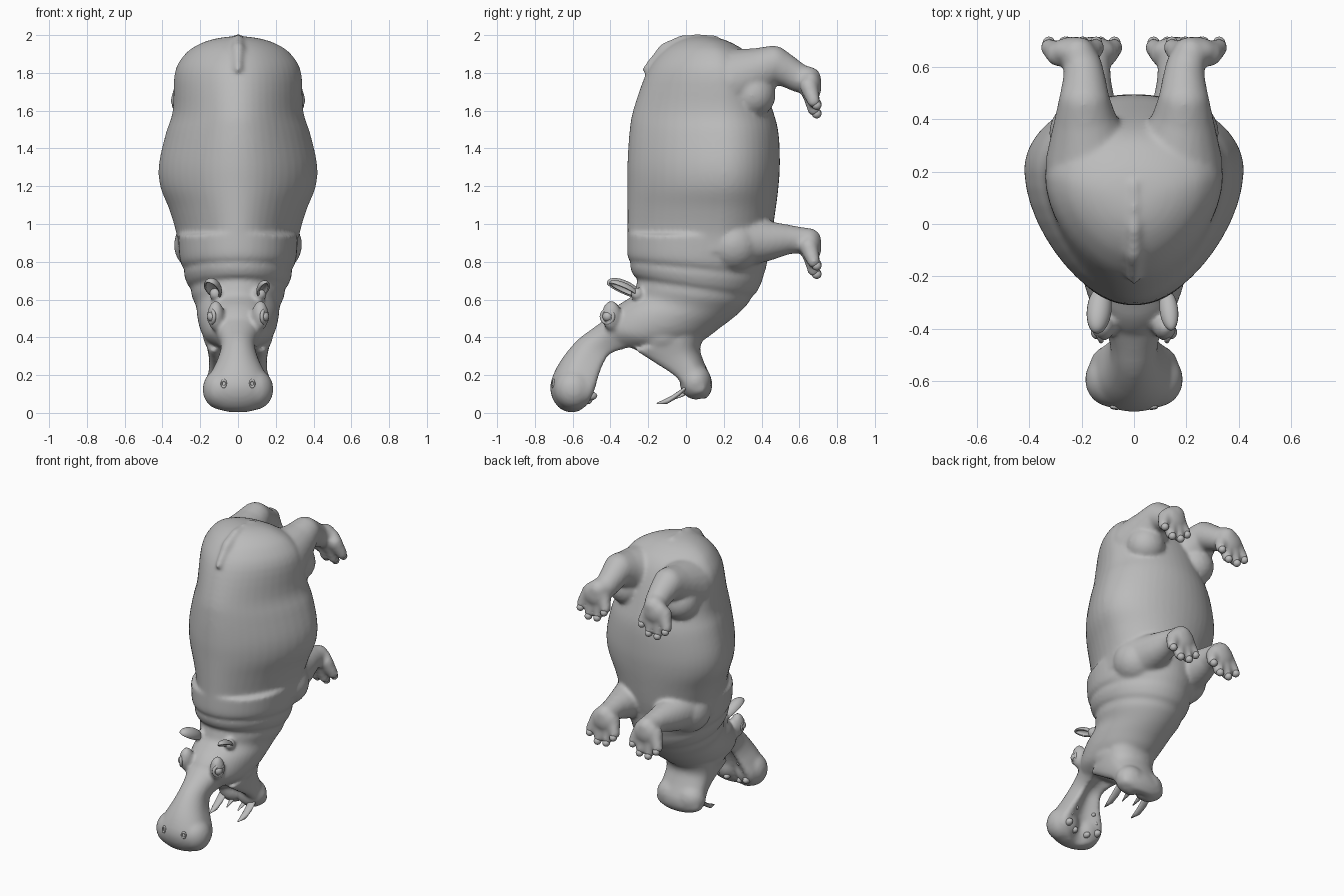
import bpy
import bmesh
import math
from mathutils import Vector, Matrix

start_cube = bpy.data.objects.get("Cube")
if start_cube:
    bpy.data.objects.remove(start_cube, do_unlink=True)

# One grey material for everything
grey = bpy.data.materials.new("plain_grey")
grey.use_nodes = True
grey.diffuse_color = (0.5, 0.5, 0.5, 1)
grey.node_tree.nodes["Principled BSDF"].inputs["Base Color"].default_value = (0.5, 0.5, 0.5, 1)


def finish(bm, name):
    """Turn a bmesh into a smooth grey object."""
    bmesh.ops.recalc_face_normals(bm, faces=bm.faces[:])
    for face in bm.faces:
        face.smooth = True
    mesh = bpy.data.meshes.new(name)
    bm.to_mesh(mesh)
    bm.free()
    mesh.materials.append(grey)
    obj = bpy.data.objects.new(name, mesh)
    bpy.context.scene.collection.objects.link(obj)
    return obj


def catmull(a, b, c, d, t):
    return 0.5 * (2 * b + (c - a) * t + (2 * a - 5 * b + 4 * c - d) * t * t
                  + (3 * b - a - 3 * c + d) * t ** 3)


def bridge(bm, rings):
    """Join matching rings of vertices and cap both ends."""
    for lower, upper in zip(rings, rings[1:]):
        for k in range(len(lower)):
            n = (k + 1) % len(lower)
            bm.faces.new((lower[k], lower[n], upper[n], upper[k]))
    bm.faces.new(rings[0])
    bm.faces.new(rings[-1])


def loft(bm, sections, widest=0.5, hollow=False, pinch=0, steps=4, sides=48):
    """Skin oval sections, each given as front y, z, back y, z and half width."""
    last = len(sections) - 1
    smooth = []
    for i in range(last):
        four = [sections[min(max(i + k, 0), last)] for k in (-1, 0, 1, 2)]
        for s in range(steps):
            smooth.append([catmull(*values, s / steps) for values in zip(*four)])
    smooth.append(sections[-1])
    rings = []
    for fy, fz, by, bz, width in smooth:
        front, back = Vector((0, fy, fz)), Vector((0, by, bz))
        centre = front.lerp(back, widest)
        ring = []
        for k in range(sides):
            angle = math.tau * k / sides
            c = math.cos(angle)
            if c > 0:
                point = centre + (front - centre) * c
            else:
                reach = -c * (1 - 0.7 * c * c) / 0.46 if hollow else -c
                point = centre + (back - centre) * reach
            point.x = width * math.sin(angle) * (1 - pinch * max(c, 0) ** 1.5)
            ring.append(bm.verts.new(point))
        rings.append(ring)
    bridge(bm, rings)


def ball(bm, position, radius, scale=(1, 1, 1), detail=3):
    matrix = Matrix.Translation(position) @ Matrix.Diagonal((*scale, 1))
    bmesh.ops.create_icosphere(bm, subdivisions=detail, radius=radius, matrix=matrix)


def chain(bm, points, steps=6, detail=3):
    """Row of balls through (x, y, z, radius) points."""
    for start, end in zip(points, points[1:]):
        for s in range(steps + 1):
            x, y, z, r = Vector(start).lerp(Vector(end), s / steps)
            ball(bm, (x, y, z), r, detail=detail)


def spike(bm, points):
    """Tapered curved tooth through (x, y, z, radius) points."""
    angles = [math.tau * k / 12 for k in range(12)]
    bridge(bm, [[bm.verts.new((x + r * math.cos(a), y + r * 0.6 * math.sin(a), z + r * math.sin(a)))
                 for a in angles] for x, y, z, r in points])


def ring_object(name, position, direction, major, minor):
    bpy.ops.mesh.primitive_torus_add(
        location=position, major_radius=major, minor_radius=minor,
        major_segments=28, minor_segments=10,
        rotation=Vector(direction).to_track_quat('Z', 'Y').to_euler())
    obj = bpy.context.object
    obj.name = name
    obj.data.materials.append(grey)
    bpy.ops.object.shade_smooth()
    return obj


# Skin: barrel, then neck folds and back of the head
skin = bmesh.new()
loft(skin, [
    (.06, 1.995, .11, 1.993, .025), (0, 1.985, .18, 1.982, .11), (-.07, 1.955, .25, 1.955, .2),
    (-.14, 1.9, .33, 1.9, .28), (-.21, 1.8, .39, 1.8, .335), (-.28, 1.6, .46, 1.6, .345),
    (-.30, 1.48, .49, 1.48, .382), (-.31, 1.32, .497, 1.32, .418), (-.31, 1.2, .49, 1.2, .412),
    (-.31, 1.08, .475, 1.08, .365), (-.31, .97, .455, .95, .328),
    (-.312, .87, .43, .84, .315)], widest=.64, pinch=.2)
loft(skin, [
    (-.31, .95, .44, .93, .318), (-.312, .86, .43, .80, .31), (-.307, .82, .42, .755, .3),
    (-.293, .80, .41, .725, .285), (-.296, .775, .4, .69, .285), (-.28, .73, .375, .64, .268),
    (-.258, .71, .35, .615, .25), (-.265, .67, .325, .575, .245), (-.285, .62, .265, .515, .222),
    (-.36, .57, .18, .45, .215), (-.41, .52, .08, .38, .2), (-.44, .47, -.08, .33, .168),
    (-.46, .43, -.24, .32, .11)], widest=.53)

# Upper snout, hollowed along the palate
loft(skin, [
    (-.38, .53, -.2, .37, .16), (-.49, .45, -.32, .34, .105), (-.57, .39, -.40, .31, .09),
    (-.64, .31, -.435, .26, .108), (-.69, .23, -.46, .2, .142), (-.718, .15, -.48, .13, .175),
    (-.708, .08, -.505, .07, .168), (-.67, .025, -.54, .025, .115),
    (-.62, .003, -.58, .003, .04)], hollow=True)

# Lower jaw with a rounded chin
loft(skin, [
    (.12, .43, -.27, .33, .17), (.075, .35, -.15, .255, .155), (.095, .27, -.06, .195, .155),
    (.135, .18, .0, .125, .165), (.135, .12, .035, .09, .15), (.11, .075, .07, .075, .07)],
    hollow=True)

# Tail lying over the rump
chain(skin, [(0, -.21, 1.82, .022), (0, -.11, 1.925, .036), (0, -.02, 1.972, .03),
             (0, .06, 1.98, .025), (0, .15, 1.98, .023)], steps=8, detail=2)

nails = bmesh.new()
for side in (-1, 1):
    # Muzzle lobes, chin, brows, cheeks and ear roots
    ball(skin, (side * .088, -.595, .125), .1, (1, 1.06, 1.1))
    ball(skin, (side * .07, .05, .165), .085, (1.2, 1, 1.12))
    ball(skin, (side * .118, -.395, .515), .052, (.85, 1, 1.55))
    ball(skin, (side * .13, -.13, .42), .07, (.8, 1.5, 1.3))
    ball(skin, (side * .12, -.26, .63), .035)
    # Hind legs with heavy thighs, front legs with shoulders
    ball(skin, (side * .2, .35, 1.685), .125)
    chain(skin, [(side * .165, .23, 1.75, .175), (side * .185, .38, 1.81, .122),
                 (side * .19, .46, 1.845, .1), (side * .19, .54, 1.805, .084),
                 (side * .195, .6, 1.77, .075), (side * .215, .648, 1.765, .069)])
    ball(skin, (side * .19, .25, .89), .15)
    chain(skin, [(side * .17, .3, .91, .14), (side * .17, .42, .91, .108),
                 (side * .165, .53, .918, .08), (side * .16, .6, .915, .07),
                 (side * .16, .648, .91, .069)])
    # Feet with four spread toes
    for foot_x, foot_z in ((.23, 1.75), (.16, .9)):
        ball(skin, (side * foot_x, .66, foot_z - .02), .058, (1.6, 1, 1.5))
        for spread, drop in ((-.085, .09), (-.032, .14), (.035, .145), (.096, .1)):
            x = side * (foot_x + spread)
            chain(skin, [(side * (foot_x + spread * .6), .65, foot_z - .02, .05),
                         (x, .676, foot_z - drop, .035)], detail=2)
            ball(nails, (x, .692, foot_z - drop - .022), .024, (1, 1.05, 1))
finish(nails, "toenails")

hide = finish(skin, "body_skin")
remesh = hide.modifiers.new("blend", 'REMESH')
remesh.mode = 'VOXEL'
remesh.voxel_size = 0.012
remesh.use_smooth_shade = True
relax = hide.modifiers.new("relax", 'SMOOTH')
relax.factor = 0.5
relax.iterations = 7

# Eyes, eyelids, nostrils and cupped ears
for side, label in ((-1, "right"), (1, "left")):
    eye = bmesh.new()
    ball(eye, (side * .137, -.414, .51), .028)
    finish(eye, label + "_eye")
    ring_object(label + "_eyelid", (side * .14, -.416, .51), (side, -.45, 0), .034, .01)
    nostril = ring_object(label + "_nostril", (side * .075, -.702, .155), (side * .2, -1, .1), .018, .007)
    nostril.scale.x = .7

    ear = bmesh.new()
    bmesh.ops.create_icosphere(ear, subdivisions=4, radius=1)
    bmesh.ops.delete(ear, geom=[v for v in ear.verts if v.co.z < -.15], context='VERTS')
    length = Vector((side * .02, -.15, .07)).normalized()
    closed = Vector((-side * .4, .4, .8))
    closed = (closed - length * closed.dot(length)).normalized()
    across = closed.cross(length)
    turn = Matrix((length, across, closed)).transposed().to_4x4()
    ear.transform(Matrix.Translation((side * .134, -.33, .655)) @ turn
                  @ Matrix.Diagonal((.085, .036, .034, 1)))
    shell = finish(ear, label + "_ear")
    thick = shell.modifiers.new("thickness", 'SOLIDIFY')
    thick.thickness = 0.012

# Lower tusks and incisors, upper peg teeth
tusks, pegs = bmesh.new(), bmesh.new()
for side in (-1, 1):
    spike(tusks, [(side * .11, .03, .16, .028), (side * .112, -.04, .1, .027),
                  (side * .112, -.09, .068, .022), (side * .108, -.155, .05, .004)])
    spike(tusks, [(side * .045, .04, .13, .018), (side * .045, -.01, .1, .015),
                  (side * .043, -.06, .075, .004)])
    for x, y, z, r in ((.115, -.505, .09, .024), (.05, -.525, .065, .02),
                       (.1, -.5, .15, .016), (.07, -.485, .2, .014)):
        ball(pegs, (side * x, y, z), r, (1, 1.5, 1), detail=2)
finish(tusks, "lower_tusks")
finish(pegs, "upper_teeth")
